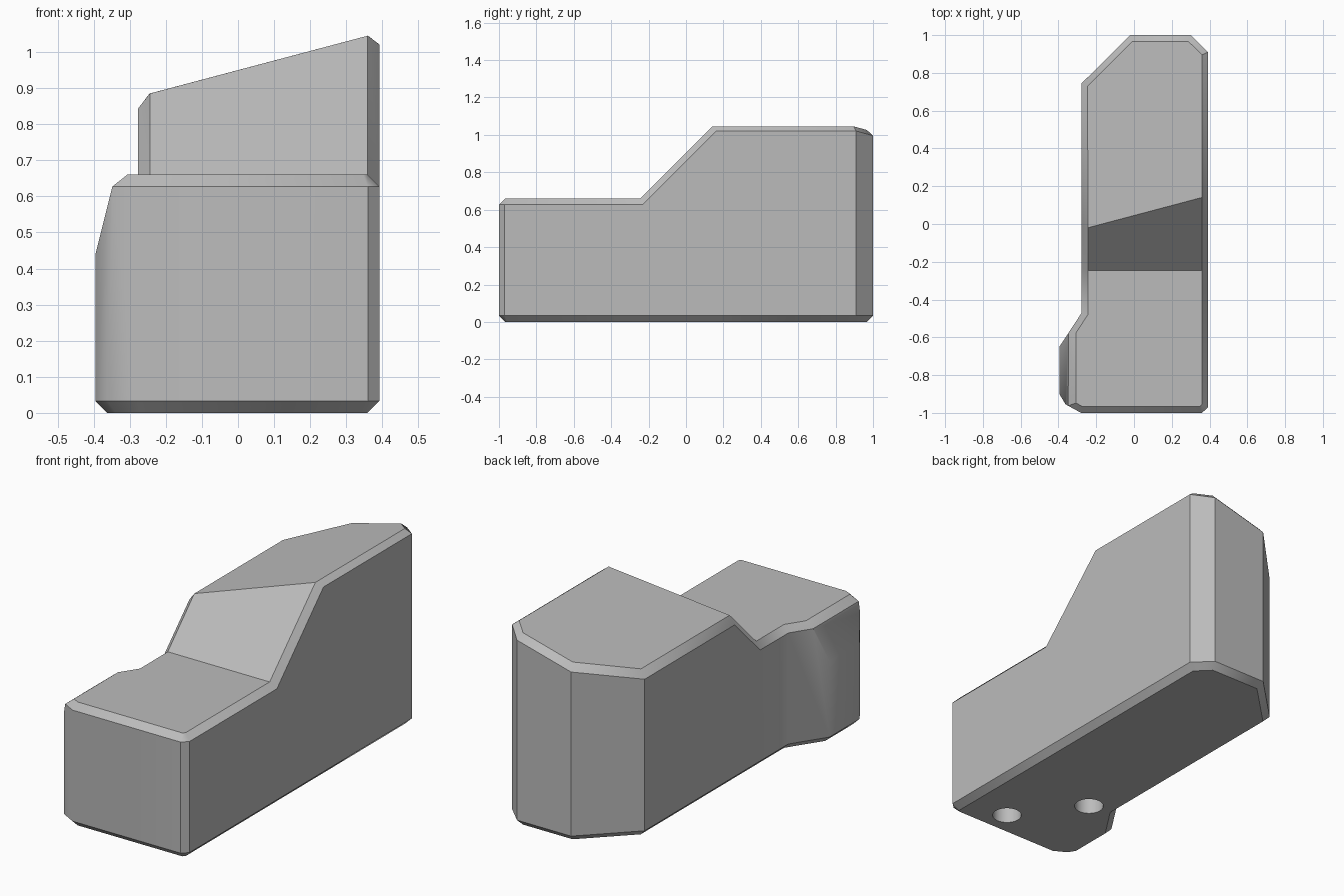
import bpy, bmesh, math
from mathutils import Vector

cube = bpy.data.objects.get("Cube")
if cube:
    bpy.data.objects.remove(cube, do_unlink=True)

grey = bpy.data.materials.new("plain grey")
grey.use_nodes = True
colour = (0.5, 0.5, 0.5, 1)
grey.diffuse_color = colour
grey.node_tree.nodes["Principled BSDF"].inputs["Base Color"].default_value = colour

LOW, RIGHT, LEFT, SLOPE_Y = 0.66, 0.392, -0.277, -0.245
CHAMFER = 0.033


def rear_z(x):
    return 0.95 + 0.265 * x


def slope_top_y(x):
    return SLOPE_Y + rear_z(x) - LOW


def top_z(x, y):
    return max(LOW, min(LOW + y - SLOPE_Y, rear_z(x)))


# Plan outline, anticlockwise from the front corner
outline = [
    (RIGHT, -0.97), (RIGHT, SLOPE_Y), (RIGHT, slope_top_y(RIGHT)),
    (RIGHT, 0.91), (0.30, 1.0), (-0.02, 1.0), (LEFT, 0.745),
    (LEFT, slope_top_y(LEFT)), (LEFT, SLOPE_Y), (LEFT, -0.47),
    (-0.395, -0.65), (-0.395, -0.90), (-0.362, -0.955), (-0.28, -1.0),
    (0.36, -1.0),
]

# Body: stepped prism with low deck, ramp and slanting rear top
bm = bmesh.new()
base = [bm.verts.new((x, y, 0)) for x, y in outline]
top = [bm.verts.new((x, y, top_z(x, y))) for x, y in outline]
count = len(outline)
for i in range(count):
    j = (i + 1) % count
    bm.faces.new((base[i], base[j], top[j], top[i]))
bm.faces.new(base[::-1])
bm.faces.new(top[2:8])
bm.faces.new((top[1], top[2], top[7], top[8]))
bm.faces.new(top[8:] + top[:2])

# Side bulge: lean its upper wall inwards
cut = bmesh.ops.bisect_plane(
    bm, geom=bm.verts[:] + bm.edges[:] + bm.faces[:],
    plane_co=(-0.395, 0, 0.44), plane_no=Vector((-0.2, 0, 0.05)).normalized(),
    clear_outer=True)
rim = [e for e in cut["geom_cut"] if isinstance(e, bmesh.types.BMEdge)]
bmesh.ops.holes_fill(bm, edges=[e for e in rim if e.is_boundary], sides=0)
bmesh.ops.recalc_face_normals(bm, faces=bm.faces[:])


# Chamfer the rims of the top and the underside
def is_rim(edge):
    slopes = [abs(f.normal.z) for f in edge.link_faces]
    return len(slopes) == 2 and max(slopes) > 0.5 and min(slopes) < 0.4


bmesh.ops.bevel(bm, geom=[e for e in bm.edges if is_rim(e)], offset=CHAMFER,
                offset_type='OFFSET', segments=1, profile=0.5,
                affect='EDGES', clamp_overlap=False)
mesh = bpy.data.meshes.new("body")
bm.to_mesh(mesh)
bm.free()
mesh.materials.append(grey)
body = bpy.data.objects.new("body", mesh)
bpy.context.collection.objects.link(body)

# Two blind round sockets in the underside
for x, y in [(0.14, -0.84), (-0.12, -0.50)]:
    bpy.ops.mesh.primitive_cylinder_add(vertices=32, radius=0.073, depth=0.5,
                                        location=(x, y, 0))
    cutter = bpy.context.object
    cutter.name = "socket_cutter"
    cutter.hide_render = True
    cutter.data.materials.append(grey)
    mod = body.modifiers.new("socket", 'BOOLEAN')
    mod.operation = 'DIFFERENCE'
    mod.solver = 'EXACT'
    mod.object = cutter
    bpy.ops.object.select_all(action='DESELECT')
    body.select_set(True)
    bpy.context.view_layer.objects.active = body
    bpy.ops.object.modifier_apply(modifier=mod.name)
    bpy.data.objects.remove(cutter, do_unlink=True)

bpy.ops.object.shade_smooth_by_angle(angle=math.radians(35))
